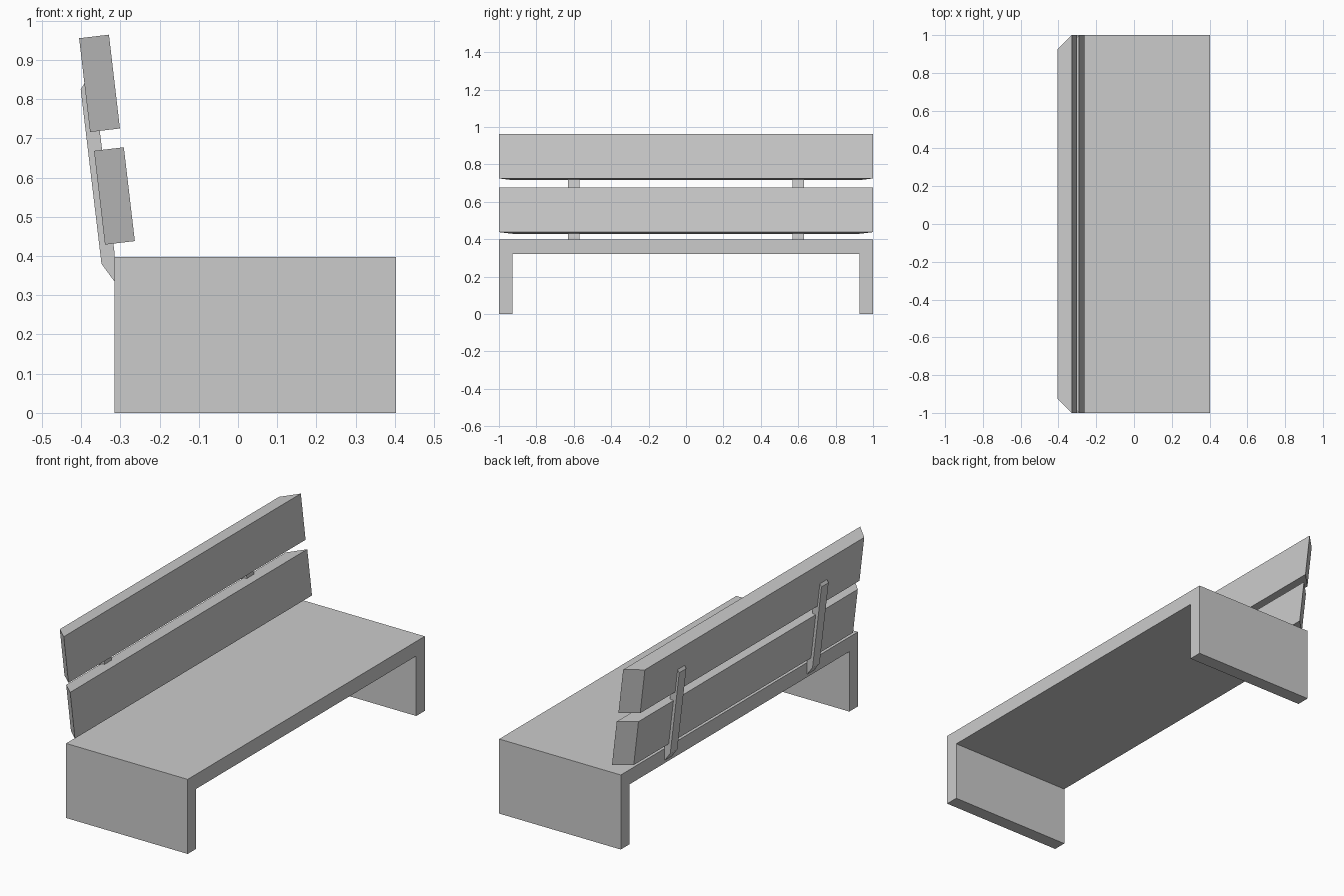
import bpy
import bmesh

if "Cube" in bpy.data.objects:
    bpy.data.objects.remove(bpy.data.objects["Cube"])


def make_object(name, verts, faces):
    mesh = bpy.data.meshes.new(name)
    mesh.from_pydata(verts, [], faces)
    bm = bmesh.new()
    bm.from_mesh(mesh)
    bmesh.ops.recalc_face_normals(bm, faces=bm.faces)
    bm.to_mesh(mesh)
    bm.free()
    obj = bpy.data.objects.new(name, mesh)
    bpy.context.collection.objects.link(obj)
    return obj


def loft(name, ring_a, ring_b):
    """Closed solid between two matching outlines."""
    n = len(ring_a)
    sides = [(i, (i + 1) % n, n + (i + 1) % n, n + i) for i in range(n)]
    caps = [tuple(range(n)), tuple(range(n, 2 * n))]
    return make_object(name, ring_a + ring_b, sides + caps)


# Seat with panel legs: one bridge-shaped profile run front to back
X_BACK, X_FRONT = -0.315, 0.403
half = [(0.928, 0), (0.928, 0.32)]
outer = [(1, 0.398), (1, 0)]
bridge = ([(-y, z) for y, z in reversed(outer)][0:2]
          + outer + half + [(-y, z) for y, z in reversed(half)])
loft("seat_and_legs",
     [(X_BACK, y, z) for y, z in bridge],
     [(X_FRONT, y, z) for y, z in bridge])


# Tilted backrest planks, ends mitred towards the back
def plank(name, dx, dz):
    section = [(-0.367, 0.668, 0.925), (-0.291, 0.677, 1.0),
               (-0.263, 0.438, 1.0), (-0.339, 0.429, 0.925)]
    loft(name,
         [(x + dx, -y, z + dz) for x, z, y in section],
         [(x + dx, y, z + dz) for x, z, y in section])


plank("lower_back_plank", 0, 0)
plank("upper_back_plank", -0.038, 0.287)

# Support straps joining the planks to the seat
strap = [(X_BACK, 0.335), (-0.348, 0.380), (-0.401, 0.825),
         (-0.374, 0.867), (-0.367, 0.840), (-0.315, 0.410)]
for name, y in (("left_back_strap", -0.6), ("right_back_strap", 0.6)):
    loft(name,
         [(x, y - 0.03, z) for x, z in strap],
         [(x, y + 0.03, z) for x, z in strap])
